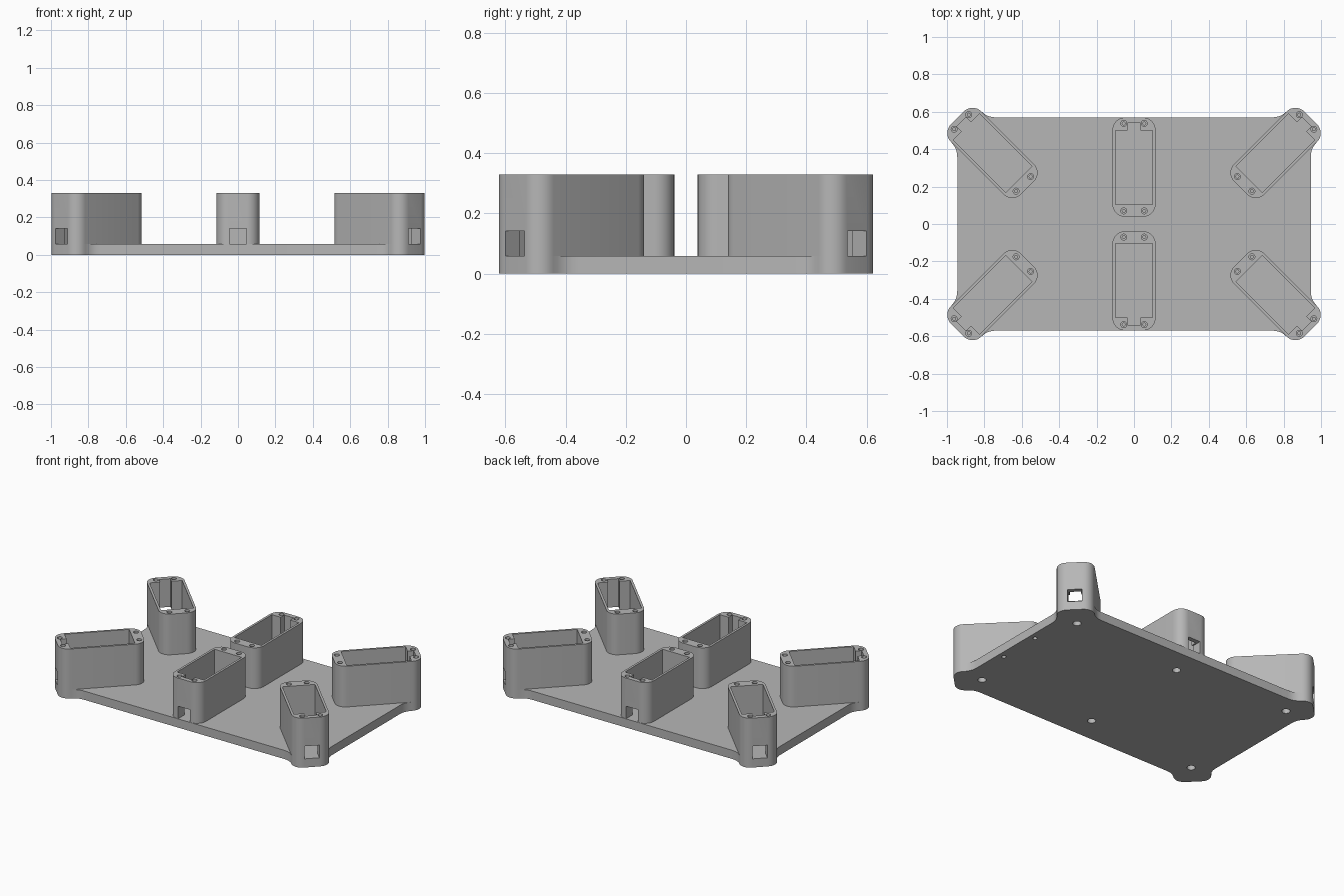
import bpy
import bmesh
from math import sin, cos, pi, radians
from mathutils import Vector

PLATE_TOP, HOUSING_TOP = 0.058, 0.33
PLATE_X, PLATE_Y = 0.945, 0.57
HALF_LEN, HALF_WID, ROUND = 0.265, 0.115, 0.066
CORNER = Vector((0.757, 0.38))
MID_Y = 0.304

if "Cube" in bpy.data.objects:
    bpy.data.objects.remove(bpy.data.objects["Cube"])

grey = bpy.data.materials.new("light_grey_plastic")
grey.use_nodes = True
colour = (0.47, 0.47, 0.47, 1)
grey.diffuse_color = colour
grey.node_tree.nodes["Principled BSDF"].inputs["Base Color"].default_value = colour


def arc(cx, cy, r, start, end, steps=8):
    angles = [radians(start + (end - start) * i / steps) for i in range(steps + 1)]
    return [(cx + r * cos(a), cy + r * sin(a)) for a in angles]


def blend(a, b, c, steps=6):
    """Concave fillet from a to c, with its control point at b."""
    a, b, c = Vector(a), Vector(b), Vector(c)
    ts = [i / steps for i in range(steps + 1)]
    return [tuple(a * (1 - t) ** 2 + b * 2 * t * (1 - t) + c * t * t) for t in ts]


def prism(name, outline, bottom, top):
    bm = bmesh.new()
    face = bm.faces.new([bm.verts.new((x, y, bottom)) for x, y in outline])
    out = bmesh.ops.extrude_face_region(bm, geom=[face])
    verts = [v for v in out["geom"] if isinstance(v, bmesh.types.BMVert)]
    bmesh.ops.translate(bm, verts=verts, vec=(0, 0, top - bottom))
    bmesh.ops.recalc_face_normals(bm, faces=bm.faces)
    mesh = bpy.data.meshes.new(name)
    bm.to_mesh(mesh)
    bm.free()
    mesh.materials.append(grey)
    obj = bpy.data.objects.new(name, mesh)
    bpy.context.collection.objects.link(obj)
    return obj


def select_only(obj):
    bpy.ops.object.select_all(action="DESELECT")
    obj.select_set(True)
    bpy.context.view_layer.objects.active = obj


def cut(obj, outline, bottom, top):
    cutter = prism("cutter", outline, bottom, top)
    cutter.hide_render = True
    mod = obj.modifiers.new("cut", "BOOLEAN")
    mod.operation, mod.solver, mod.object = "DIFFERENCE", "EXACT", cutter
    select_only(obj)
    bpy.ops.object.modifier_apply(modifier=mod.name)
    bpy.data.objects.remove(cutter)


def circle(x, y, r):
    return arc(x, y, r, 0, 360, 16)[:-1]


def rectangle(x0, x1, half):
    return [(x0, -half), (x1, -half), (x1, half), (x0, half)]


def smooth(obj):
    select_only(obj)
    bpy.ops.object.shade_smooth_by_angle(angle=radians(30))


# Base plate: one quarter of the outline, with rounded ears under the corner housings
s = cos(pi / 4)
a, b = HALF_LEN - ROUND, HALF_WID - ROUND
low = CORNER + Vector((a + b, a - b)) * s
high = CORNER + Vector((a - b, a + b)) * s
low_tip = low + Vector((s, -s)) * ROUND
high_tip = high + Vector((-s, s)) * ROUND
low_bend = (PLATE_X, low_tip.y - (low_tip.x - PLATE_X))
high_bend = (high_tip.x - (high_tip.y - PLATE_Y), PLATE_Y)
FILLET = 0.048
quarter = blend((PLATE_X, low_bend[1] - FILLET), low_bend, low_tip)
quarter += arc(low.x, low.y, ROUND, -45, 45)
quarter += arc(high.x, high.y, ROUND, 45, 135)
quarter += blend(high_tip, high_bend, (high_bend[0] - FILLET, PLATE_Y))
outline = quarter + [(-x, y) for x, y in reversed(quarter)]
outline += [(-x, -y) for x, y in outline]
plate = prism("base_plate", outline, 0, PLATE_TOP)

# Blind holes in the underside: one below each housing, two small ones at one end
for sy in (-1, 1):
    spots = [(sx * 0.826, sy * 0.447, 0.026) for sx in (-1, 1)]
    spots += [(0, sy * 0.4, 0.026), (0.905, sy * 0.147, 0.014)]
    for x, y, r in spots:
        cut(plate, circle(x, y, r), -0.02, 0.035)
smooth(plate)

# Housing: rounded open box, its outer end towards local +x
shell = []
for i, (sx, sy) in enumerate([(1, 1), (-1, 1), (-1, -1), (1, -1)]):
    shell += arc(sx * a, sy * b, ROUND, 90 * i, 90 * i + 90)
housing = prism("housing", shell, PLATE_TOP, HOUSING_TOP)

# Pocket with a cable notch at the outer end, and the cable window below it
pocket = [(-0.2, -0.1), (0.197, -0.1), (0.197, -0.035), (0.235, -0.035)]
pocket += [(x, -y) for x, y in reversed(pocket)]
cut(housing, pocket, 0, 0.4)
cut(housing, rectangle(0.18, 0.3, 0.045), 0, 0.142)

# Stepped screw holes in the four corner posts
for x in (-0.234, 0.234):
    for y in (-0.055, 0.055):
        cut(housing, circle(x, y, 0.016), 0.27, 0.4)
        cut(housing, circle(x, y, 0.008), 0.2, 0.28)
smooth(housing)

# Six housings sharing one mesh
places = [
    ("front_left_housing", CORNER.x, -CORNER.y, -45),
    ("front_right_housing", -CORNER.x, -CORNER.y, -135),
    ("back_left_housing", CORNER.x, CORNER.y, 45),
    ("back_right_housing", -CORNER.x, CORNER.y, 135),
    ("front_middle_housing", 0, -MID_Y, -90),
    ("back_middle_housing", 0, MID_Y, 90),
]
for name, x, y, turn in places:
    obj = bpy.data.objects.new(name, housing.data)
    bpy.context.collection.objects.link(obj)
    obj.location = (x, y, 0)
    obj.rotation_euler.z = radians(turn)
bpy.data.objects.remove(housing)
